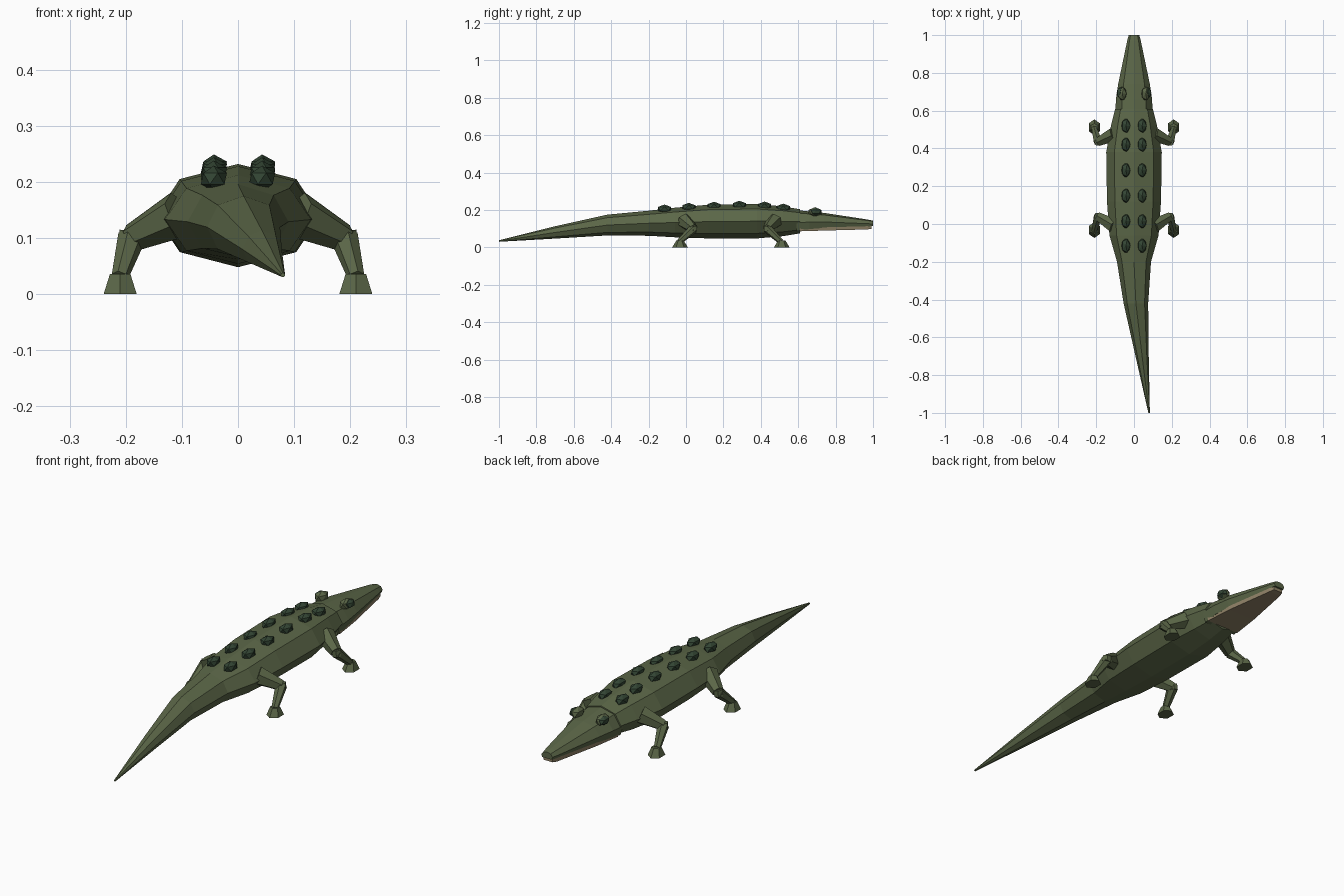
import bpy, bmesh, math
from mathutils import Vector, Matrix

if "Cube" in bpy.data.objects:
    bpy.data.objects.remove(bpy.data.objects["Cube"])


def material(name, rgb):
    m = bpy.data.materials.new(name)
    m.diffuse_color = (*rgb, 1)
    m.use_nodes = True
    m.node_tree.nodes["Principled BSDF"].inputs["Base Color"].default_value = m.diffuse_color
    return m


GREEN = material("swamp green", (0.105, 0.135, 0.064))
DARK = material("dark scale green", (0.033, 0.060, 0.034))
TAN = material("jaw tan", (0.28, 0.225, 0.135))


def finish(name, bm, mat):
    bmesh.ops.recalc_face_normals(bm, faces=bm.faces)
    me = bpy.data.meshes.new(name)
    bm.to_mesh(me)
    bm.free()
    me.materials.append(mat)
    ob = bpy.data.objects.new(name, me)
    bpy.context.collection.objects.link(ob)
    return ob


def loft(name, rings, mat):
    """Skin a list of equal-length point rings and cap both ends."""
    bm = bmesh.new()
    rows = [[bm.verts.new(p) for p in ring] for ring in rings]
    n = len(rows[0])
    for a, b in zip(rows, rows[1:]):
        for i in range(n):
            j = (i + 1) % n
            bm.faces.new((a[i], a[j], b[j], b[i]))
    bm.faces.new(rows[0])
    bm.faces.new(rows[-1])
    return finish(name, bm, mat)


def oval(y, cx, rx, z0, z1, n=8):
    """Upright oval ring with a vertex at the top."""
    cz, rz = (z0 + z1) / 2, (z1 - z0) / 2
    return [(cx + rx * math.sin(math.tau * i / n), y,
             cz + rz * math.cos(math.tau * i / n)) for i in range(n)]


def blob(name, loc, size, mat):
    bm = bmesh.new()
    bmesh.ops.create_icosphere(bm, subdivisions=1, radius=1)
    bm.transform(Matrix.Translation(loc) @ Matrix.Diagonal((*size, 1)))
    return finish(name, bm, mat)


def limb(name, a, b, r0, r1, mat=GREEN):
    """Tapered six-sided segment from a to b."""
    a, b = Vector(a), Vector(b)
    d = b - a
    bm = bmesh.new()
    bmesh.ops.create_cone(bm, cap_ends=True, segments=6, radius1=r0,
                          radius2=r1, depth=d.length)
    rot = d.to_track_quat('Z', 'Y').to_matrix().to_4x4()
    bm.transform(Matrix.Translation((a + b) / 2) @ rot)
    return finish(name, bm, mat)


# Body and curved tail: y, centre x, half width, bottom z, top z
loft("body_and_tail", [oval(*s) for s in (
    (-1.0, 0.080, 0.004, 0.030, 0.038),
    (-0.70, 0.043, 0.035, 0.047, 0.113),
    (-0.42, 0.010, 0.065, 0.064, 0.175),
    (-0.20, 0.000, 0.090, 0.062, 0.196),
    (-0.06, 0.000, 0.130, 0.054, 0.212),
    (0.12, 0.000, 0.143, 0.048, 0.228),
    (0.38, 0.000, 0.147, 0.048, 0.232),
    (0.52, 0.000, 0.122, 0.060, 0.219),
    (0.61, 0.000, 0.100, 0.075, 0.204))], GREEN)


# Head with a flat underside: y, half width, bottom z, top z
def head_ring(y, w, z0, z1):
    h = z1 - z0
    return [(w * u, y, z0 + h * v) for u, v in (
        (-0.85, 0), (-1, 0.4), (-0.66, 0.86), (0, 1),
        (0.66, 0.86), (1, 0.4), (0.85, 0))]


loft("head", [head_ring(*s) for s in (
    (0.59, 0.098, 0.086, 0.200),
    (0.66, 0.096, 0.098, 0.192),
    (0.74, 0.084, 0.104, 0.184),
    (0.97, 0.036, 0.112, 0.149),
    (1.00, 0.028, 0.114, 0.143))], GREEN)

# Lower jaw wedge
loft("lower_jaw", [[(-w, y, z0), (w, y, z0), (w * 1.04, y, z1), (-w * 1.04, y, z1)]
                   for y, w, z0, z1 in ((0.61, 0.084, 0.086, 0.106),
                                        (0.74, 0.070, 0.090, 0.108),
                                        (0.97, 0.030, 0.096, 0.114),
                                        (0.992, 0.023, 0.099, 0.116))], TAN)

for s, side in ((-1, "left"), (1, "right")):
    # Brow bump with a dark eye on its outer side
    blob(f"brow_{side}", (s * 0.062, 0.69, 0.189), (0.025, 0.040, 0.026), GREEN)
    blob(f"eye_{side}", (s * 0.073, 0.695, 0.190), (0.021, 0.032, 0.021), DARK)

    # Row of back scales
    for k, (y, z) in enumerate(((-0.115, 0.206), (0.015, 0.215), (0.15, 0.221),
                                (0.285, 0.226), (0.42, 0.222), (0.52, 0.211))):
        blob(f"back_scale_{side}_{k + 1}", (s * 0.043, y, z),
             (0.026, 0.041, 0.023), DARK)

    # Bent legs: hip, knee and foot positions along y
    for part, hip, knee, foot in (("front", 0.475, 0.435, 0.512),
                                  ("rear", -0.010, 0.040, -0.032)):
        k = (s * 0.190, knee, 0.100)
        ankle = (s * 0.211, foot - 0.004, 0.030)
        limb(f"{part}_upper_leg_{side}", (s * 0.105, hip, 0.142), k, 0.042, 0.025)
        limb(f"{part}_knee_{side}", (k[0], k[1], 0.112), (k[0] + s * 0.004, k[1], 0.084),
             0.021, 0.020)
        limb(f"{part}_lower_leg_{side}", k, ankle, 0.025, 0.015)
        # Flared foot
        loft(f"{part}_foot_{side}", [
            [(s * 0.210 + rx * math.cos(math.tau * i / 6 + math.pi / 6),
              foot + ry * math.sin(math.tau * i / 6 + math.pi / 6), z) for i in range(6)]
            for rx, ry, z in ((0.034, 0.042, 0.0), (0.021, 0.020, 0.036))], GREEN)
